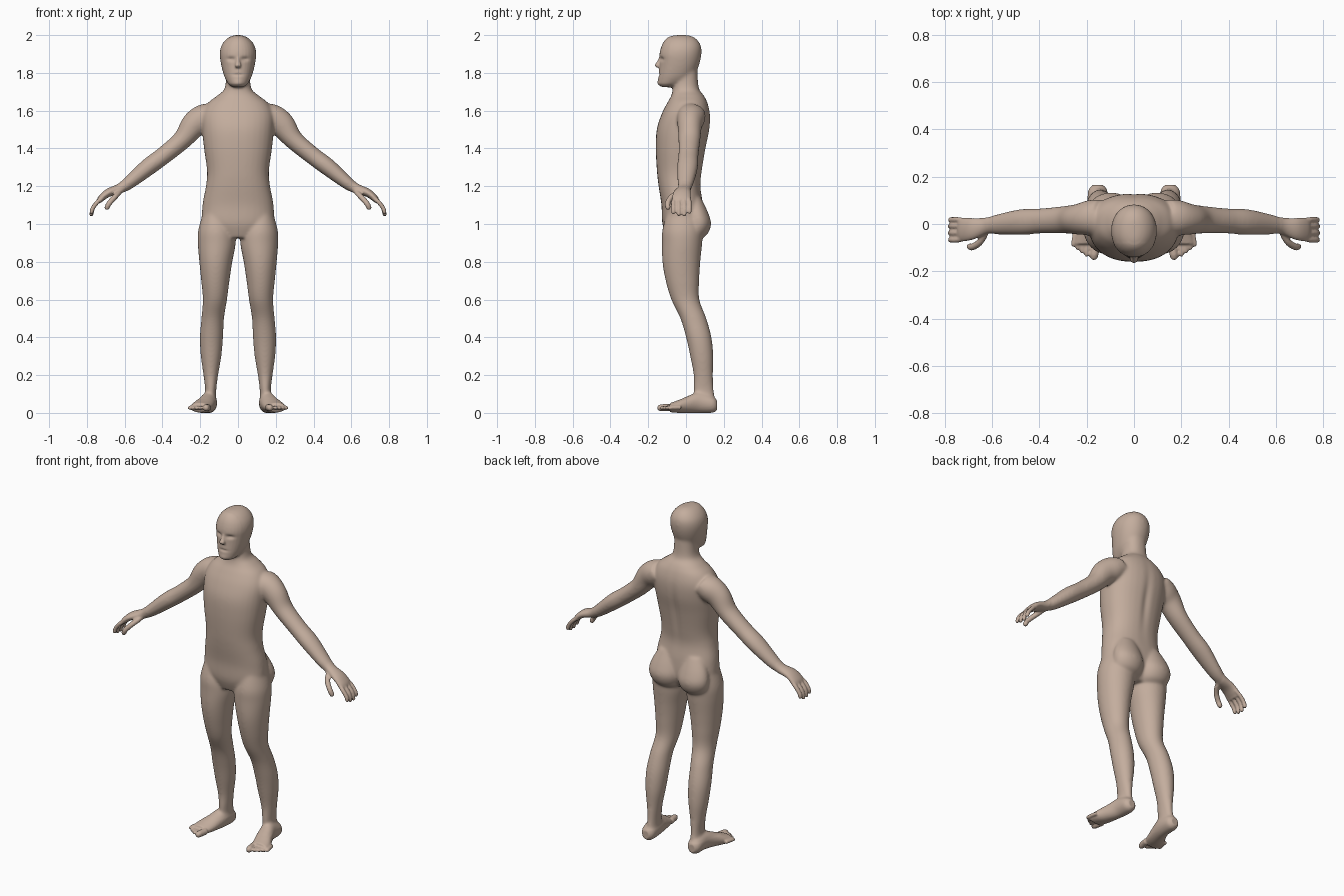
import bpy, bmesh, math
from mathutils import Vector

bm = bmesh.new()
X, Y, Z = Vector((1, 0, 0)), Vector((0, 1, 0)), Vector((0, 0, 1))


def resample(secs, steps=5):
    """Catmull-Rom interpolation through the section tuples."""
    p = [secs[0]] + list(secs) + [secs[-1]]
    out = []
    for i in range(1, len(p) - 2):
        for k in range(steps):
            t = k / steps
            out.append([0.5 * (2 * b + (c - a) * t + (2 * a - 5 * b + 4 * c - d) * t * t
                               + (3 * b - a - 3 * c + d) * t ** 3)
                        for a, b, c, d in zip(p[i - 1], p[i], p[i + 1], p[i + 2])])
    return out + [list(secs[-1])]


def tube(secs, s=1, side=Y, axis=None, e=2.0, n=32):
    """Closed loft through sections (x, y, z, half size along side, other half size)."""
    secs = resample(secs)
    rings = []
    for i, (x, y, z, a, b) in enumerate(secs):
        lo, hi = secs[max(i - 1, 0)], secs[min(i + 1, len(secs) - 1)]
        t = axis or (Vector(hi[:3]) - Vector(lo[:3])).normalized()
        u = (side - t * side.dot(t)).normalized()
        v = t.cross(u)
        ring = []
        for k in range(n):
            c, d = math.cos(2 * math.pi * k / n), math.sin(2 * math.pi * k / n)
            c, d = (math.copysign(abs(q) ** (2 / e), q) for q in (c, d))
            co = Vector((x, y, z)) + u * a * c + v * b * d
            ring.append(bm.verts.new((co.x * s, co.y, co.z)))
        rings.append(ring)
    for r, q in zip(rings, rings[1:]):
        for k in range(n):
            bm.faces.new((r[k], r[(k + 1) % n], q[(k + 1) % n], q[k]))
    bm.faces.new(rings[0][::-1])
    bm.faces.new(rings[-1])


def slabs(rows, s=1, e=2.0):
    """Loft of level sections (z, x0, x1, y0, y1)."""
    tube([((a + b) / 2, (c + d) / 2, z, (b - a) / 2, (d - c) / 2)
          for z, a, b, c, d in rows], s, X, Z, e)


def digit(points, r, s, side):
    """Finger or toe with a rounded tip."""
    p, q = Vector(points[-2]), Vector(points[-1])
    d = (q - p).normalized()
    secs = [(*c, r, r) for c in points[:-1]]
    secs += [(*(q - d * r), r * .95, r * .95), (*(q - d * r * .3), r * .7, r * .7), (*q, r * .25, r * .25)]
    tube(secs, s, side, n=16)


# trunk and neck
slabs([(z, -w, w, a, b) for z, w, a, b in [
    (.925, .11, -.10, .05), (1.0, .185, -.125, .09), (1.1, .188, -.13, .09), (1.2, .17, -.145, .077),
    (1.28, .164, -.154, .085), (1.4, .18, -.16, .105), (1.5, .19, -.155, .125), (1.58, .19, -.13, .128),
    (1.64, .16, -.10, .115), (1.68, .11, -.078, .095), (1.72, .07, -.07, .068), (1.82, .062, -.06, .06)]], e=2.25)

# head
slabs([(z, -w, w, a, b) for z, w, a, b in [
    (1.724, .028, -.13, -.07), (1.74, .05, -.146, -.02), (1.77, .068, -.147, .03), (1.80, .079, -.144, .052),
    (1.85, .091, -.14, .072), (1.9, .097, -.14, .082), (1.94, .09, -.13, .08), (1.97, .071, -.114, .064),
    (1.99, .046, -.092, .04), (2.0, .018, -.06, .01)]], e=2.1)

# nose
tube([(0, -.13, 1.89, .008, .01), (0, -.142, 1.86, .011, .012),
      (0, -.15, 1.84, .017, .016), (0, -.144, 1.828, .012, .010)], 1, X, Z)

for s in (1, -1):
    # leg
    slabs([(1.06, .06, .185, -.10, .07), (.97, .02, .21, -.125, .088), (.9, .012, .213, -.127, .086),
           (.8, .03, .205, -.125, .076), (.7, .045, .195, -.108, .07), (.6, .058, .186, -.078, .071),
           (.5, .074, .194, -.03, .108), (.4, .079, .202, 0, .135), (.3, .088, .197, .022, .145),
           (.2, .105, .183, .04, .143), (.12, .115, .174, .04, .147), (.05, .115, .18, .05, .158)], s)
    # buttock
    slabs([(.915, .04, .14, -.02, .07), (.945, .012, .175, -.02, .113), (1.0, .003, .19, 0, .133),
           (1.06, .01, .18, 0, .117), (1.14, .03, .14, 0, .08)], s)
    # foot
    tube([(.153, .165, .04, .022, .025), (.153, .14, .046, .04, .045), (.156, .07, .056, .044, .056),
          (.172, .01, .045, .05, .045), (.19, -.04, .034, .056, .034),
          (.202, -.085, .028, .054, .024)], s, X, Y * -1)
    # toes
    for i in range(5):
        bx, r = (.167 if i == 0 else .179 + .0185 * i), (.0185 if i == 0 else .0105)
        tip = -.152 + .014 * i
        digit([(bx - .008, tip + .07, .028), (bx, tip + .03, .028), (bx + .004, tip, .025)], r, s, X)
    # arm and palm
    tube([(.14, .03, 1.585, .075, .06), (.185, .026, 1.56, .075, .073), (.235, .02, 1.523, .065, .069),
          (.295, .018, 1.446, .058, .052), (.392, .013, 1.364, .053, .047), (.475, .008, 1.302, .055, .046),
          (.575, -.002, 1.22, .043, .035), (.625, -.008, 1.188, .035, .027),
          (.685, -.02, 1.166, .046, .022), (.722, -.024, 1.138, .05, .018),
          (.738, -.024, 1.118, .046, .013)], s)
    # fingers
    for y, z in ((-.067, 1.052), (-.038, 1.042), (-.009, 1.04), (.018, 1.054)):
        digit([(.712, y * .85 - .002, 1.143), (.745, y, 1.115), (.768, y, 1.085), (.779, y, z)], .0115, s, Y)
    # thumb
    digit([(.62, -.025, 1.175), (.65, -.075, 1.145), (.68, -.096, 1.112), (.70, -.096, 1.076)], .0145, s, Y)

bmesh.ops.recalc_face_normals(bm, faces=bm.faces)
mesh = bpy.data.meshes.new("body")
bm.to_mesh(mesh)
bm.free()
body = bpy.data.objects.new("body", mesh)
bpy.context.collection.objects.link(body)
bpy.context.view_layer.objects.active = body
body.select_set(True)

# fuse all parts into one skin
m = body.modifiers.new("fuse", "REMESH")
m.mode, m.voxel_size = "VOXEL", .0055
bpy.ops.object.modifier_apply(modifier="fuse")

# blend the joints, keeping hands, toes and face crisp
soft = body.vertex_groups.new(name="soft")
soft.add([v.index for v in body.data.vertices
          if abs(v.co.x) < .62 and v.co.z > .07 and not (v.co.z > 1.74 and v.co.y < -.08)], 1, "REPLACE")
for label, group, count in (("blend", "soft", 30), ("polish", "", 2)):
    m = body.modifiers.new(label, "SMOOTH")
    m.factor, m.iterations, m.vertex_group = .5, count, group
    bpy.ops.object.modifier_apply(modifier=label)

# press in eye sockets, mouth, spine and shape the brow: (centre, radii, push along y)
dents = [((.036, -.125, 1.873), (.022, .05, .011), .011), ((-.036, -.125, 1.873), (.022, .05, .011), .011),
         ((0, -.145, 1.79), (.026, .04, .006), .006), ((0, -.145, 1.745), (.022, .04, .016), -.004),
         ((0, .11, 1.4), (.022, .05, .17), -.008)]
for v in body.data.vertices:
    for c, r, push in dents:
        q = sum(((v.co[i] - c[i]) / r[i]) ** 2 for i in range(3))
        if q < 9:
            v.co.y += push * math.exp(-q)

skin = bpy.data.materials.new("skin")
skin.diffuse_color = (.55, .42, .34, 1)
body.data.materials.clear()
body.data.materials.append(skin)
bpy.ops.object.shade_smooth()
